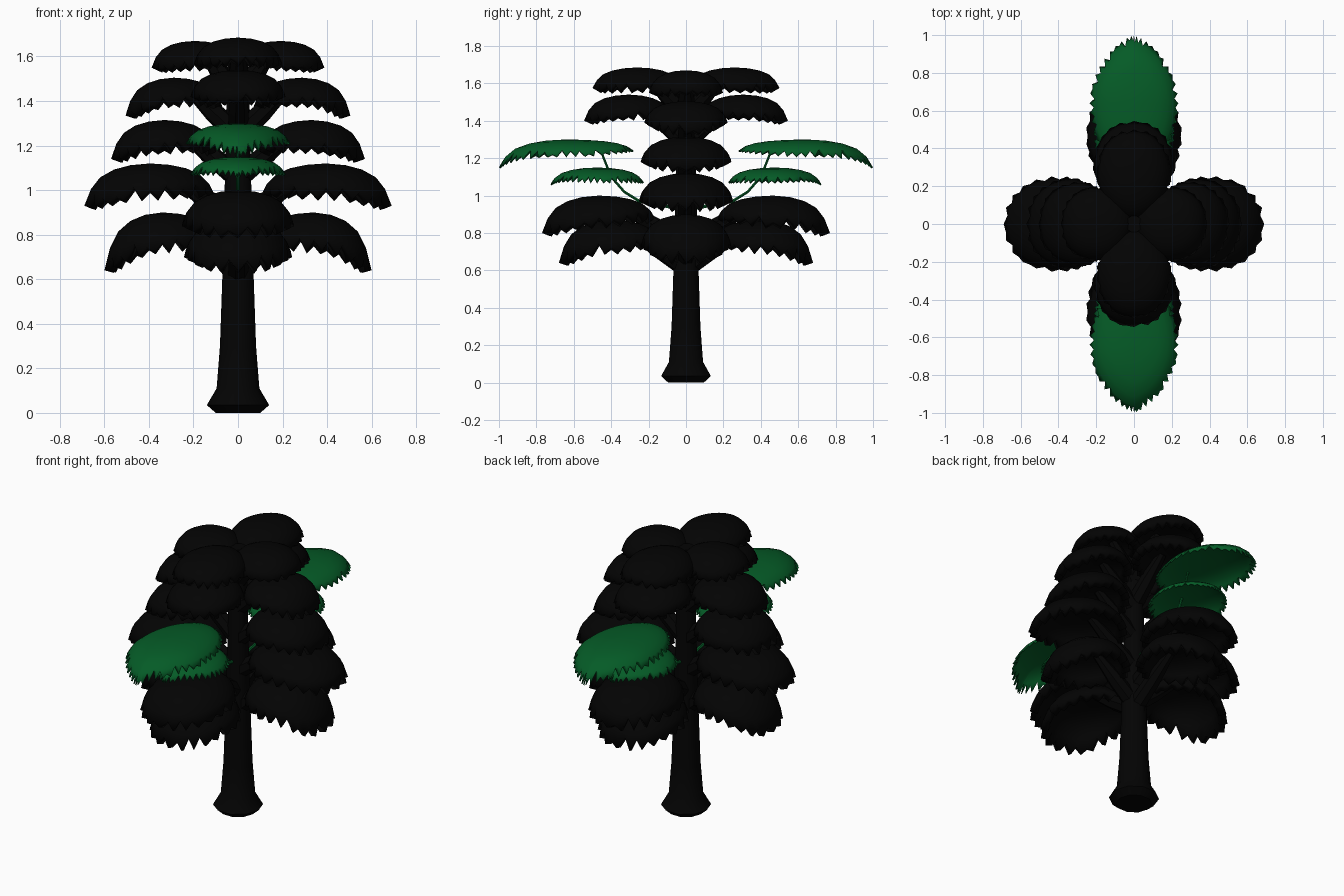
import bpy, bmesh, math, random
from mathutils import Vector

if "Cube" in bpy.data.objects:
    bpy.data.objects.remove(bpy.data.objects["Cube"])

random.seed(4)


def material(name, rgb):
    m = bpy.data.materials.new(name)
    m.diffuse_color = (*rgb, 1)
    m.use_nodes = True
    m.node_tree.nodes["Principled BSDF"].inputs["Base Color"].default_value = m.diffuse_color
    return m


BLACK = material("charcoal black", (0.001, 0.001, 0.001))
GREEN = material("leaf green", (0.0015, 0.105, 0.02))


def finish(name, bm, mat, thick=0, angle=40):
    bmesh.ops.recalc_face_normals(bm, faces=bm.faces[:])
    me = bpy.data.meshes.new(name)
    bm.to_mesh(me)
    bm.free()
    me.materials.append(mat)
    ob = bpy.data.objects.new(name, me)
    bpy.context.collection.objects.link(ob)
    if thick:
        s = ob.modifiers.new("thickness", "SOLIDIFY")
        s.thickness = thick
        s.offset = -1
    bpy.ops.object.select_all(action='DESELECT')
    ob.select_set(True)
    bpy.context.view_layer.objects.active = ob
    bpy.ops.object.shade_smooth_by_angle(angle=math.radians(angle))
    return ob


def tube(name, pts, radii, sides, mat):
    """Tapered tube through the points."""
    bm = bmesh.new()
    pts = [Vector(p) for p in pts]
    rings = []
    for i, (p, r) in enumerate(zip(pts, radii)):
        d = pts[min(i + 1, len(pts) - 1)] - pts[max(i - 1, 0)]
        q = d.to_track_quat('Z', 'Y')
        rings.append([bm.verts.new(p + q @ Vector((r * math.cos(t), r * math.sin(t), 0)))
                      for t in (2 * math.pi * k / sides for k in range(sides))])
    for a, b in zip(rings, rings[1:]):
        for k in range(sides):
            j = (k + 1) % sides
            bm.faces.new((a[k], a[j], b[j], b[k]))
    bm.faces.new(rings[0])
    bm.faces.new(rings[-1])
    return finish(name, bm, mat)


def place(d, r, s, z):
    """Radial distance r and sideways offset s, along direction d."""
    return Vector((d[0] * r - d[1] * s, d[1] * r + d[0] * s, z))


def pad(name, d, r_in, r_out, hw, top, tip, side, inner, mat, spokes, point, wedge, tooth, thick):
    """Drooping domed leaf shell with a toothed rim."""
    bm = bmesh.new()
    mid, half = (r_in + r_out) / 2, (r_out - r_in) / 2
    centre = bm.verts.new(place(d, mid, 0, top))
    rings = []
    for rho in (0.3, 0.55, 0.76, 0.9, 1.0):
        ring = []
        for k in range(spokes):
            t = 2 * math.pi * k / spokes
            c, s = math.cos(t), math.sin(t)
            s = math.copysign(abs(s) ** (point if c > 0 else wedge), s)
            rr = rho
            if rho == 1.0 and k % 2:
                rr -= tooth * random.uniform(0.4, 1.6)
            a, b = rr * c, rr * s
            drop = (tip if a > 0 else inner) * a * a + side * b * b
            z = top - drop * (0.47 + 0.53 * rr ** 6)
            ring.append(bm.verts.new(place(d, mid + half * a, hw * b, z)))
        rings.append(ring)
    for k in range(spokes):
        j = (k + 1) % spokes
        bm.faces.new((centre, rings[0][k], rings[0][j]))
        for p, q in zip(rings, rings[1:]):
            bm.faces.new((p[k], q[k], q[j], p[j]))
    return finish(name, bm, mat, thick)


# Trunk with flared foot
trunk = [(0, 0.10), (0.035, 0.14), (0.11, 0.096), (0.3, 0.081), (0.62, 0.07),
         (1.0, 0.06), (1.4, 0.052), (1.62, 0.045)]
tube("trunk", [(0, 0, z) for z, _ in trunk], [r for _, r in trunk], 10, BLACK)

# Black leaf tiers: r_in, r_out, half width, top, tip drop, side drop, inner drop
X_TIERS = [
    (0.08, 0.60, 0.245, 0.90, 0.26, 0.17, 0.15),
    (0.10, 0.69, 0.255, 1.12, 0.19, 0.15, 0.15),
    (0.09, 0.57, 0.245, 1.315, 0.175, 0.135, 0.15),
    (0.07, 0.505, 0.225, 1.505, 0.17, 0.115, 0.13),
    (0.00, 0.388, 0.20, 1.67, 0.12, 0.12, 0.10),
]
Y_TIERS = [
    (0.12, 0.68, 0.245, 0.87, 0.23, 0.17, 0.14),
    (0.16, 0.77, 0.255, 1.00, 0.20, 0.16, 0.13),
    (0.07, 0.545, 0.215, 1.54, 0.14, 0.12, 0.13),
    (0.02, 0.50, 0.20, 1.685, 0.11, 0.12, 0.11),
]
# Green fronds, same columns
FRONDS = [
    (0.225, 0.725, 0.215, 1.15, 0.09, 0.08, 0.08),
    (0.28, 1.00, 0.235, 1.30, 0.15, 0.09, 0.06),
]

for label, d, tiers in (("right", (1, 0), X_TIERS), ("left", (-1, 0), X_TIERS),
                        ("front", (0, -1), Y_TIERS), ("back", (0, 1), Y_TIERS)):
    for i, p in enumerate(tiers):
        pad(f"{label}_leaf_tier_{i + 1}", d, *p, BLACK, 44, 0.85, 1.25, 0.05, 0.045)
        # Branch carrying the tier
        m, top = (p[0] + p[1]) / 2, p[3]
        tube(f"{label}_branch_{i + 1}",
             [place(d, 0.0, 0, top - 0.26), place(d, m * 0.4, 0, top - 0.15),
              place(d, m * 0.8, 0, top - 0.04)], [0.05, 0.045, 0.025], 7, BLACK)

for label, d in (("front", (0, -1)), ("back", (0, 1))):
    for i, p in enumerate(FRONDS):
        pad(f"{label}_green_frond_{i + 1}", d, *p, GREEN, 88, 1.45, 1.0, 0.07, 0.01)
    # Thin curved stem shared by both fronds
    tube(f"{label}_frond_stem",
         [place(d, r, 0, z) for r, z in
          ((0.04, 0.93), (0.25, 0.97), (0.33, 1.02), (0.40, 1.10), (0.44, 1.20), (0.47, 1.285))],
         [0.010, 0.009, 0.008, 0.008, 0.007, 0.006], 6, GREEN)
